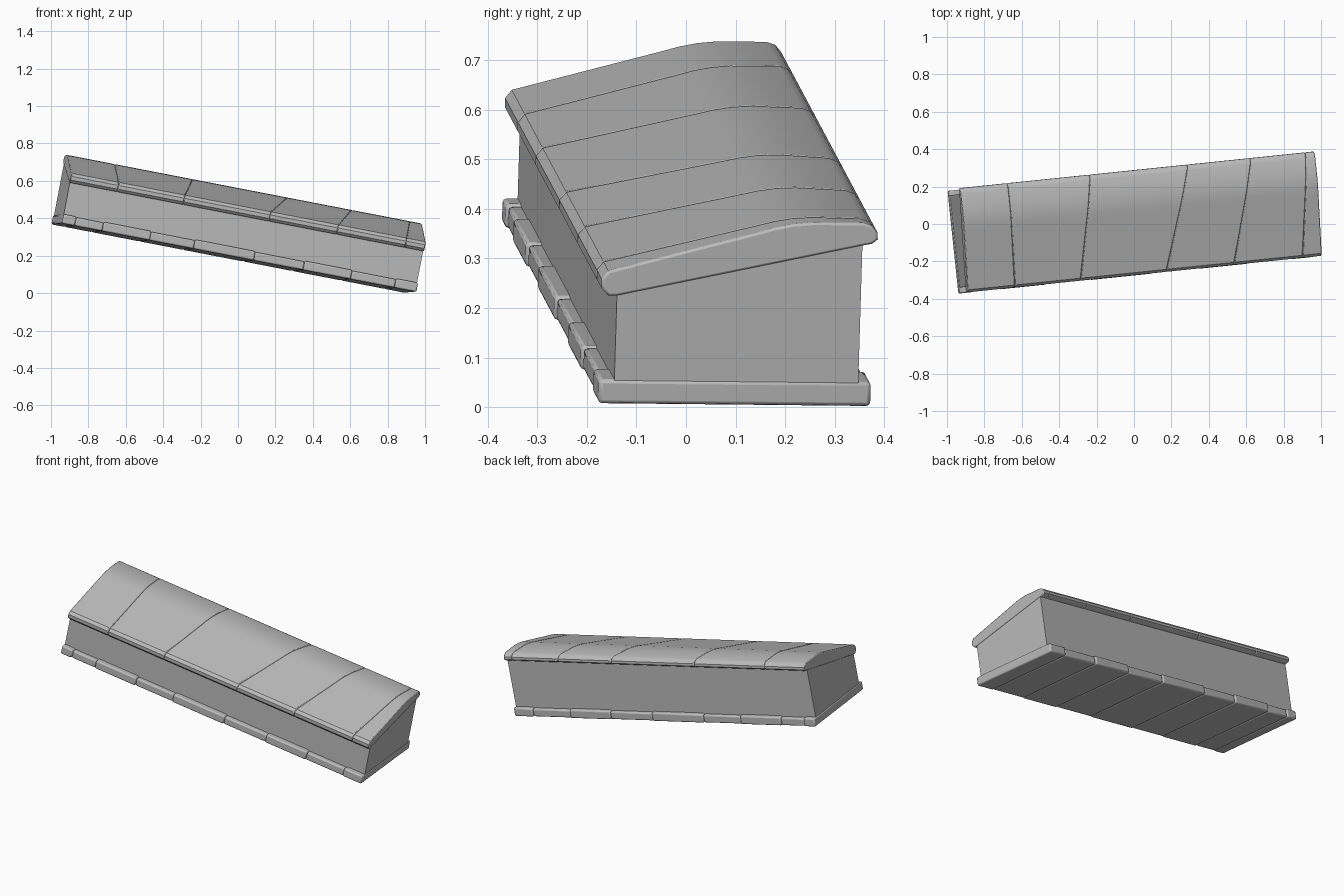
import bpy, bmesh, math
from mathutils import Matrix, Vector, Euler

cube = bpy.data.objects.get("Cube")
if cube:
    bpy.data.objects.remove(cube, do_unlink=True)

# Single stone grey
grey = bpy.data.materials.new("stone_grey")
grey.use_nodes = True
colour = (0.5, 0.5, 0.5, 1)
grey.diffuse_color = colour
grey.node_tree.nodes["Principled BSDF"].inputs["Base Color"].default_value = colour

HALF = 0.97
# The whole beam slopes down and swings toward its left end
PLACE = Matrix.Translation((-0.022, 0, 0.187)) @ Euler(
    (math.radians(-0.6), math.radians(10.9), math.radians(5.9))).to_matrix().to_4x4()


def prism(name, profile, start, end, bevel=0, segments=2):
    """Extrude a (y, z) profile between two end functions x = f(y)."""
    bm = bmesh.new()
    rings = [[bm.verts.new((f(y), y, z)) for y, z in profile] for f in (start, end)]
    n = len(profile)
    bm.faces.new(rings[0])
    bm.faces.new(rings[1][::-1])
    for i in range(n):
        j = (i + 1) % n
        bm.faces.new((rings[0][i], rings[1][i], rings[1][j], rings[0][j]))
    bmesh.ops.recalc_face_normals(bm, faces=bm.faces)
    mesh = bpy.data.meshes.new(name)
    bm.to_mesh(mesh)
    bm.free()
    mesh.materials.append(grey)
    ob = bpy.data.objects.new(name, mesh)
    bpy.context.collection.objects.link(ob)
    ob.matrix_world = PLACE
    bpy.ops.object.select_all(action='DESELECT')
    ob.select_set(True)
    bpy.context.view_layer.objects.active = ob
    bpy.ops.object.shade_smooth_by_angle(angle=math.radians(35))
    if bevel:
        mod = ob.modifiers.new("worn_edges", 'BEVEL')
        mod.width = bevel
        mod.segments = segments
        mod.limit_method = 'ANGLE'
        mod.angle_limit = math.radians(60)
    return ob


def seam(front, back):
    """Straight joint running from the front edge to the back edge."""
    return lambda y: front + (back - front) * (y + 0.27) / 0.54


# Wall body with sloping top hidden under the roof
body = [(-0.245, 0.03), (0.25, 0.03), (0.25, 0.345), (-0.245, 0.24)]
prism("wall_body", body, seam(-HALF + 0.003, -HALF + 0.003), seam(HALF - 0.003, HALF - 0.003))

# Base blocks, alternately a little wider
joints = [-HALF, -0.9, -0.75, -0.49, -0.25, 0.08, 0.35, 0.61, 0.85, HALF]
for i, (a, b) in enumerate(zip(joints, joints[1:])):
    w = 0.276 - 0.005 * (i % 2)
    top = 0.05 - 0.004 * (i % 2)
    block = [(-w, 0), (w, 0), (w, top), (-w, top)]
    prism(f"base_block_{i + 1}", block, seam(a, a), seam(b, b), 0.008)

# Roof slabs: long front slope, rounded ridge, flat back strip, rounded lips
roof = [(-0.245, 0.222), (-0.262, 0.222), (-0.276, 0.236), (-0.277, 0.256), (-0.264, 0.273),
        (0.04, 0.356), (0.075, 0.366), (0.11, 0.373), (0.15, 0.377), (0.25, 0.377),
        (0.268, 0.371), (0.28, 0.357), (0.281, 0.343), (0.27, 0.334), (0.25, 0.33)]
fronts = [-HALF, -0.71, -0.35, 0.12, 0.49, 0.865, HALF]
backs = [-HALF, -0.71, -0.26, 0.275, 0.62, 0.92, HALF]
cuts = [seam(f, b) for f, b in zip(fronts, backs)]
for i, (a, b) in enumerate(zip(cuts, cuts[1:])):
    prism(f"roof_slab_{i + 1}", roof, a, b, 0.005)
